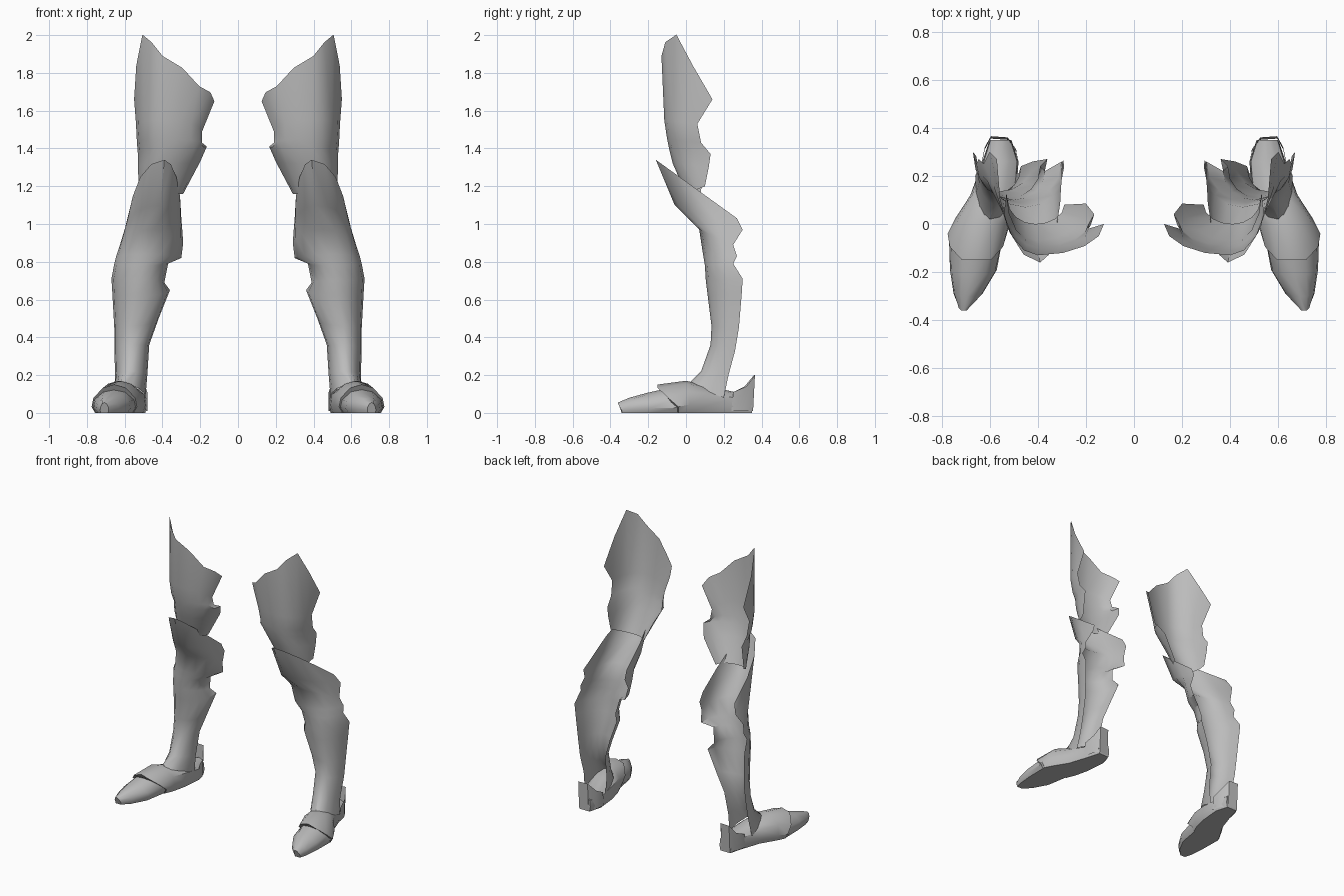
import bpy
import bmesh
from math import sin, cos, pi, radians

if "Cube" in bpy.data.objects:
    bpy.data.objects.remove(bpy.data.objects["Cube"], do_unlink=True)

steel = bpy.data.materials.new("plain_grey_steel")
steel.use_nodes = True
grey = (0.5, 0.5, 0.5, 1)
steel.diffuse_color = grey
steel.node_tree.nodes["Principled BSDF"].inputs["Base Color"].default_value = grey


def make_sheet(name, rows, closed=False, smooth_angle=40):
    """Skin rows of points; closed rows become a capped solid. Mirrored to both legs."""
    bm = bmesh.new()
    grid = [[bm.verts.new(point) for point in row] for row in rows]
    count = len(rows[0])
    for upper, lower in zip(grid, grid[1:]):
        for i in range(count if closed else count - 1):
            j = (i + 1) % count
            bm.faces.new((upper[i], upper[j], lower[j], lower[i]))
    if closed:
        bm.faces.new(grid[0])
        bm.faces.new(grid[-1])
    bmesh.ops.recalc_face_normals(bm, faces=bm.faces[:])
    mesh = bpy.data.meshes.new(name)
    bm.to_mesh(mesh)
    bm.free()
    mesh.materials.append(steel)
    part = bpy.data.objects.new(name, mesh)
    bpy.context.collection.objects.link(part)
    bpy.ops.object.select_all(action="DESELECT")
    part.select_set(True)
    bpy.context.view_layer.objects.active = part
    bpy.ops.object.shade_smooth_by_angle(angle=radians(smooth_angle))
    mirror = part.modifiers.new("other_leg", "MIRROR")
    mirror.use_clip = False
    mirror.use_mirror_merge = False
    return part


def wrap(inner, front, outer, inner_bump=0, outer_bump=0, steps=4):
    """Half-round row running from the inner back edge, over the front, to the outer back edge."""
    def quarter(edge, bump):
        points = []
        for i in range(steps + 1):
            angle = pi / 2 * i / steps
            side, ahead = sin(angle), cos(angle)
            points.append((front[0] + (edge[0] - front[0]) * side,
                           edge[1] + (front[1] - edge[1]) * ahead,
                           edge[2] + (front[2] - edge[2]) * ahead + bump * sin(2 * angle) ** 2))
        return points
    return quarter(inner, inner_bump)[::-1] + quarter(outer, outer_bump)[1:]


def foot_ring(y_top, y_base, x_in, x_out, z_side, z_top):
    """Arched cross-section of the foot with a flat sole."""
    middle, half = (x_in + x_out) / 2, (x_out - x_in) / 2
    y_side = (y_top + y_base) / 2
    shoulder = z_side + (z_top - z_side) * 0.75
    return [(middle - half * 0.85, y_base, 0), (middle - half, y_base, z_side * 0.4),
            (middle - half * 0.92, y_side, z_side), (middle - half * 0.5, y_top, shoulder),
            (middle, y_top, z_top),
            (middle + half * 0.5, y_top, shoulder), (middle + half * 0.92, y_side, z_side),
            (middle + half, y_base, z_side * 0.4), (middle + half * 0.85, y_base, 0)]


# Thigh plate: open at the back, notched edges, tall outer peak
thigh_rows = [
    wrap((.125, 0, 1.65), (.4, -.13, 1.89), (.55, .14, 1.66), inner_bump=-.09, outer_bump=.18),
    wrap((.19, -.02, 1.49), (.39, -.115, 1.55), (.54, .06, 1.53)),
    wrap((.19, 0, 1.43), (.39, -.1, 1.45), (.535, .08, 1.43)),
    wrap((.165, .04, 1.41), (.39, -.09, 1.4), (.53, .13, 1.37)),
    wrap((.2, .085, 1.33), (.4, -.07, 1.32), (.53, .12, 1.3)),
    wrap((.29, .08, 1.16), (.41, 0, 1.16), (.525, .1, 1.2)),
]
make_sheet("thigh_plate", thigh_rows)

# Greave: pointed knee on top, spiked back edges, shaft running into the boot
greave_rows = [
    wrap((.3, .24, 1.03), (.39, -.16, 1.34), (.57, .27, 1.03)),
    wrap((.295, .27, .97), (.41, -.06, 1.1), (.6, .3, .97)),
    wrap((.29, .24, .9), (.45, .07, .97), (.625, .25, .89)),
    wrap((.3, .26, .82), (.48, .09, .84), (.645, .27, .83)),
    wrap((.37, .22, .79), (.5, .1, .78), (.655, .25, .79)),
    wrap((.39, .24, .69), (.52, .105, .7), (.67, .3, .71)),
    wrap((.36, .27, .65), (.53, .115, .62), (.665, .295, .63)),
    wrap((.42, .26, .5), (.56, .135, .46), (.655, .28, .45)),
    wrap((.47, .24, .36), (.565, .13, .36), (.655, .26, .33)),
    wrap((.48, .21, .2), (.575, .08, .22), (.65, .225, .2)),
    wrap((.49, .21, .08), (.605, .01, .15), (.66, .2, .08)),
]
make_sheet("knee_and_shin_greave", greave_rows)

# Boot body, turned outward from heel to instep
boot_rings = [
    foot_ring(.35, .35, .51, .6, .08, .11),
    foot_ring(.26, .26, .48, .63, .08, .11),
    foot_ring(.12, .12, .49, .68, .1, .14),
    foot_ring(0, .02, .51, .745, .11, .17),
    foot_ring(-.15, -.04, .535, .775, .08, .15),
]
make_sheet("boot_body", boot_rings, closed=True)

# Toe cap tucked under the front of the boot
toe_rings = [
    foot_ring(-.12, -.03, .54, .77, .07, .125),
    foot_ring(-.21, -.19, .57, .765, .06, .105),
    foot_ring(-.3, -.29, .63, .75, .045, .08),
    foot_ring(-.36, -.34, .685, .73, .03, .055),
]
make_sheet("toe_cap", toe_rings, closed=True)

# Heel guard: upright cup behind the ankle
heel_rim = [(.48, .25, .11), (.49, .31, .14), (.525, .36, .2),
            (.595, .365, .2), (.62, .32, .14), (.635, .25, .11)]
heel_base = [(x, y - .01, .01) for x, y, z in heel_rim]
make_sheet("heel_guard", [heel_rim, heel_base])
